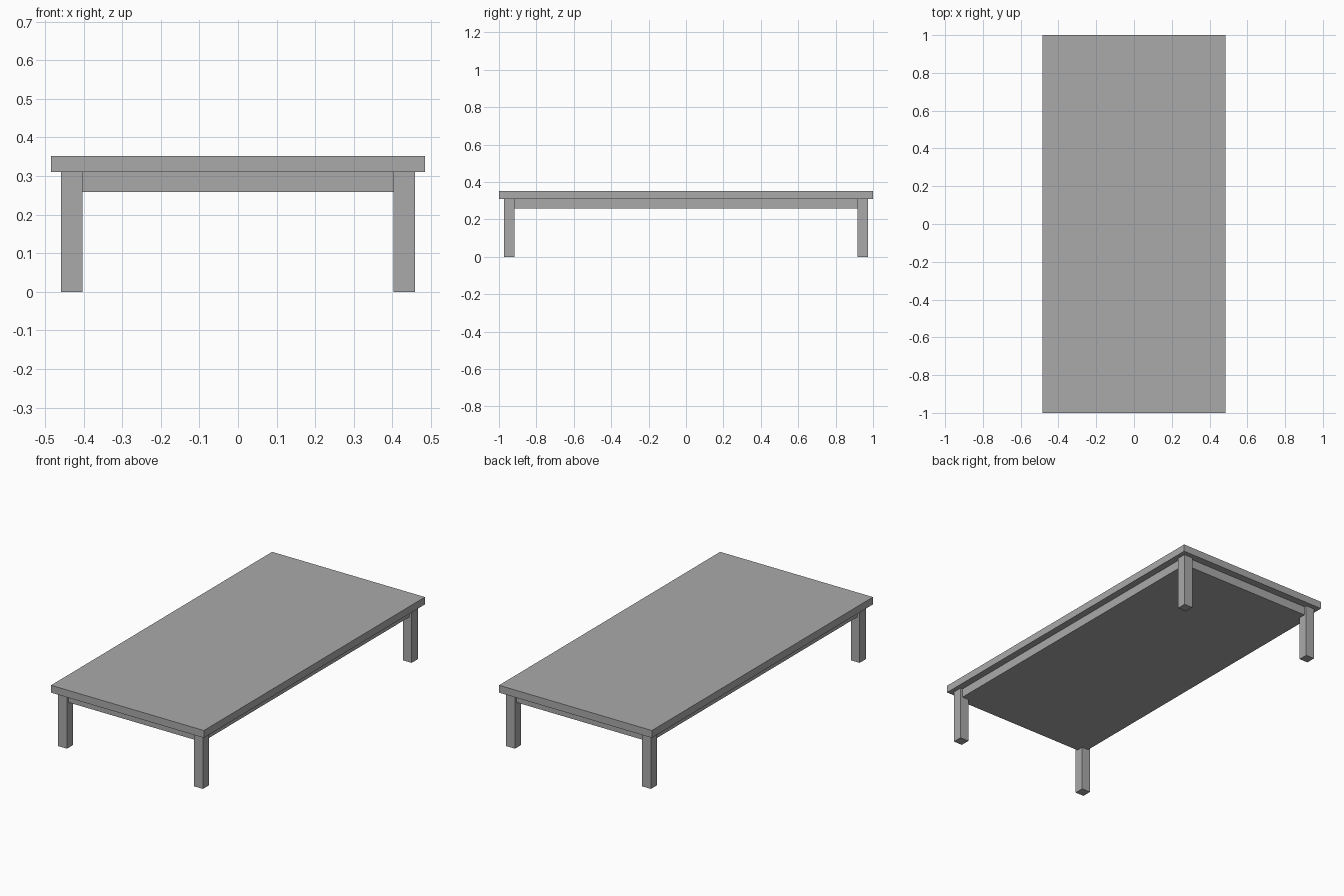
import bpy

if "Cube" in bpy.data.objects:
    bpy.data.objects.remove(bpy.data.objects["Cube"])

# Single plain grey finish
grey = bpy.data.materials.new("plain grey")
grey.diffuse_color = (0.4, 0.4, 0.4, 1.0)
grey.use_nodes = True
grey.node_tree.nodes["Principled BSDF"].inputs["Base Color"].default_value = grey.diffuse_color


def box(name, x, y, z):
    """Flat-faced box from (min, max) ranges on each axis."""
    bpy.ops.mesh.primitive_cube_add(size=1)
    ob = bpy.context.object
    ob.name = name
    for v in ob.data.vertices:
        v.co = [(lo + hi) / 2 + c * (hi - lo) for c, (lo, hi) in zip(v.co, (x, y, z))]
    ob.data.materials.append(grey)
    return ob


# Table top
box("table_top", (-0.484, 0.484), (-1, 1), (0.31, 0.352))

# Solid under-frame, set back slightly from the outer leg faces
box("under_frame", (-0.444, 0.444), (-0.957, 0.957), (0.259, 0.31))

# Four square legs
for sx, side in ((-1, "left"), (1, "right")):
    for sy, end in ((-1, "front"), (1, "back")):
        x = sorted((sx * 0.403, sx * 0.458))
        y = sorted((sy * 0.917, sy * 0.972))
        box(f"{end}_{side}_leg", x, y, (0, 0.31))
